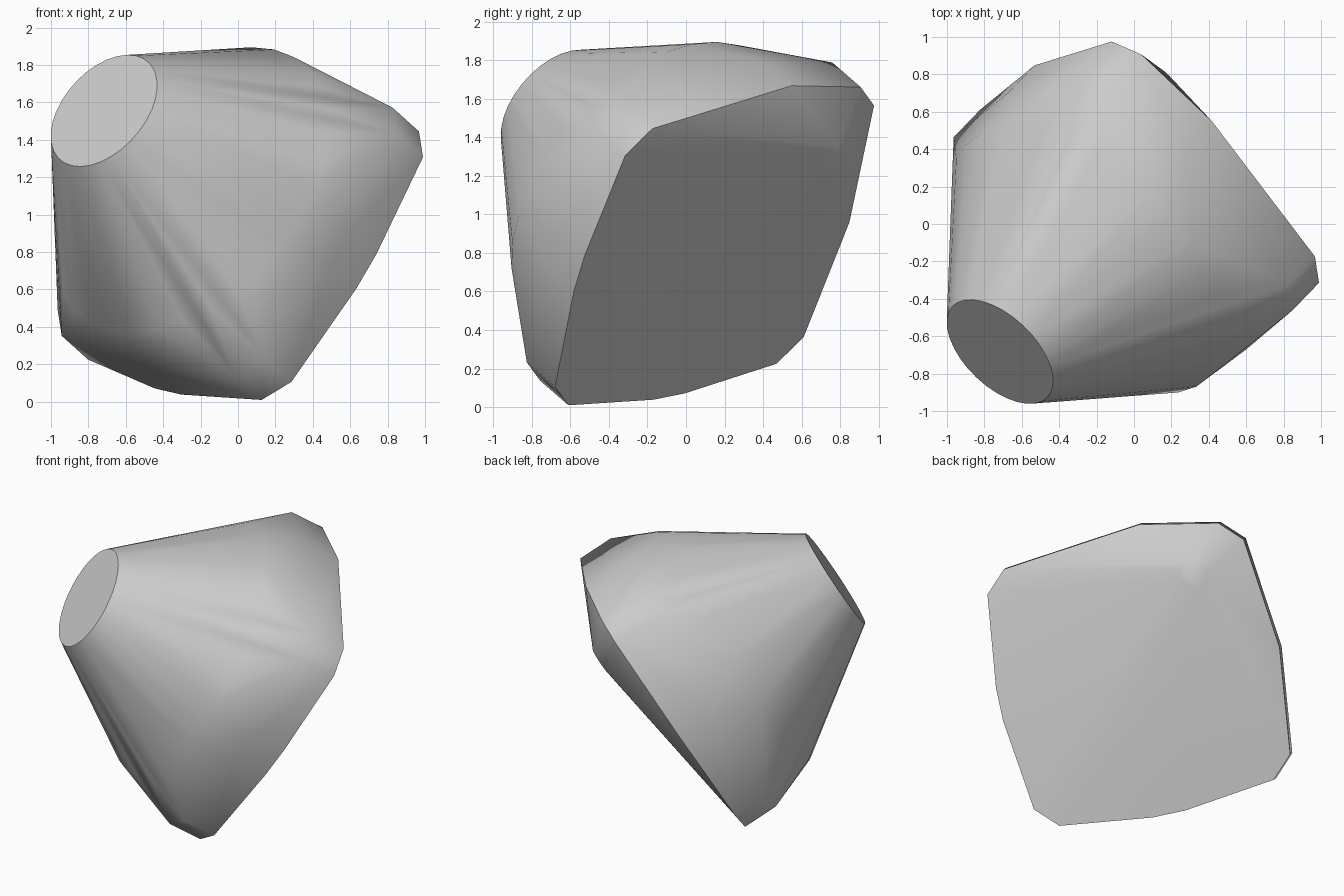
import bpy, bmesh, math
from mathutils import Vector

cube = bpy.data.objects.get("Cube")
if cube:
    bpy.data.objects.remove(cube, do_unlink=True)

# Tilted frame of the stone: two directions across the plate, one along the axis
CENTRE = Vector((0.083, 0.148, 0.835))
ACROSS = Vector((0.488, 0.253, 0.833)).normalized()
SIDE = Vector((-0.643, 0.75, 0.151))
AXIS = ACROSS.cross(SIDE).normalized()
SIDE = AXIS.cross(ACROSS)


def place(a, d, height):
    return CENTRE + ACROSS * a + SIDE * d + AXIS * height


def circle(radius, height, sides, a=0.0, d=0.0):
    steps = [math.tau * i / sides for i in range(sides)]
    return [place(a + radius * math.cos(t), d + radius * math.sin(t), height)
            for t in steps]


# Square plate outline with cut corners and slightly bowed sides
outline = [(0.96, 0.21), (-0.02, 0.94)]
for s in (-1, 1):
    outline += [(s * 0.11, -0.935), (-0.935, s * 0.11)]
    for t in (-1, 1):
        outline += [(s * 0.86, t * 0.72), (s * 0.72, t * 0.86)]

points = [place(a, d, h) for h in (0, 0.24) for a, d in outline]
# Cone shoulder, round flat end and small blunt tip on the back
points += circle(0.9, 0.56, 32)
points += circle(0.352, 1.36, 32)
points += circle(0.09, -0.18, 16, 0.56, 0.49)

# Skin all sections into one convex body
bm = bmesh.new()
for p in points:
    bm.verts.new(p)
hull = bmesh.ops.convex_hull(bm, input=bm.verts)
spare = {g for g in hull["geom_interior"] + hull["geom_unused"]
         if isinstance(g, bmesh.types.BMVert)}
bmesh.ops.delete(bm, geom=list(spare), context="VERTS")
bmesh.ops.dissolve_limit(bm, angle_limit=math.radians(0.5),
                         verts=bm.verts, edges=bm.edges)
bmesh.ops.recalc_face_normals(bm, faces=bm.faces)

mesh = bpy.data.meshes.new("faceted_stone")
bm.to_mesh(mesh)
bm.free()
stone = bpy.data.objects.new("faceted_stone", mesh)
bpy.context.collection.objects.link(stone)

# Plain grey material
grey = bpy.data.materials.new("light_grey")
grey.use_nodes = True
colour = (0.6, 0.6, 0.6, 1)
grey.diffuse_color = colour
grey.node_tree.nodes["Principled BSDF"].inputs["Base Color"].default_value = colour
mesh.materials.append(grey)

# Smooth body with crisp rims
bpy.ops.object.select_all(action="DESELECT")
stone.select_set(True)
bpy.context.view_layer.objects.active = stone
bpy.ops.object.shade_smooth_by_angle(angle=math.radians(45))
